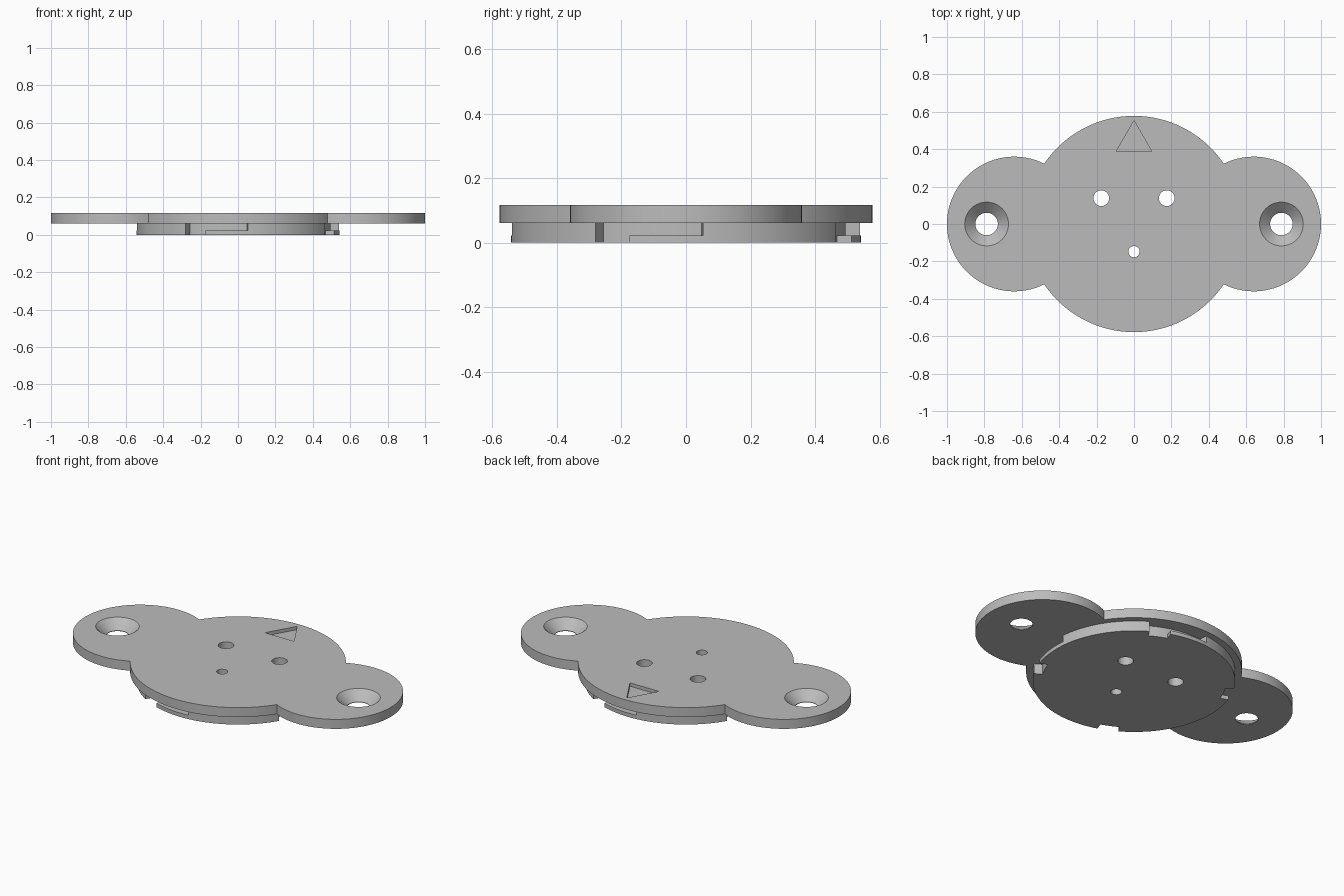
import bpy, bmesh, math

if "Cube" in bpy.data.objects:
    bpy.data.objects.remove(bpy.data.objects["Cube"])

PLATE_Z, TOP_Z = 0.061, 0.117      # underside and top of the eared plate
DISC_R, SLOT_R = 0.542, 0.495      # bayonet disc and slot floor radii

grey = bpy.data.materials.new("plain grey")
grey.diffuse_color = (0.5, 0.5, 0.5, 1)
grey.use_nodes = True
grey.node_tree.nodes["Principled BSDF"].inputs["Base Color"].default_value = grey.diffuse_color


def arc(cx, cy, r, a0, a1, n):
    return [(cx + r * math.cos(a0 + (a1 - a0) * i / n),
             cy + r * math.sin(a0 + (a1 - a0) * i / n)) for i in range(n + 1)]


def circle(cx, cy, r, n=64):
    return arc(cx, cy, r, 0, 2 * math.pi, n)[:-1]


def loft(name, rings):
    """Closed solid through a stack of (outline, z) rings with equal point counts."""
    bm = bmesh.new()
    loops = [[bm.verts.new((x, y, z)) for x, y in pts] for pts, z in rings]
    n = len(loops[0])
    bm.faces.new(loops[0][::-1])
    bm.faces.new(loops[-1])
    for lo, hi in zip(loops, loops[1:]):
        for i in range(n):
            j = (i + 1) % n
            bm.faces.new((lo[i], lo[j], hi[j], hi[i]))
    bmesh.ops.recalc_face_normals(bm, faces=bm.faces)
    mesh = bpy.data.meshes.new(name)
    bm.to_mesh(mesh)
    bm.free()
    mesh.materials.append(grey)
    ob = bpy.data.objects.new(name, mesh)
    bpy.context.collection.objects.link(ob)
    return ob


def prism(name, pts, z0, z1):
    return loft(name, [(pts, z0), (pts, z1)])


def combine(target, other, operation):
    """Apply a boolean and remove the helper."""
    other.hide_render = True
    mod = target.modifiers.new("bool", 'BOOLEAN')
    mod.operation, mod.solver, mod.object = operation, 'EXACT', other
    bpy.context.view_layer.objects.active = target
    bpy.ops.object.modifier_apply(modifier=mod.name)
    bpy.data.objects.remove(other, do_unlink=True)


# Plate outline: large circle merged with two ear circles
R, EAR_X, EAR_R = 0.578, 0.64, 0.36
ix = (R * R - EAR_R ** 2 + EAR_X ** 2) / (2 * EAR_X)
iy = math.sqrt(R * R - ix * ix)
a, b = math.atan2(iy, ix), math.atan2(iy, ix - EAR_X)
outline = (arc(EAR_X, 0, EAR_R, -b, b, 64)[:-1]
           + arc(0, 0, R, a, math.pi - a, 64)[:-1]
           + arc(-EAR_X, 0, EAR_R, math.pi - b, math.pi + b, 64)[:-1]
           + arc(0, 0, R, math.pi + a, 2 * math.pi - a, 64)[:-1])
plate = prism("mounting_plate", outline, PLATE_Z, TOP_Z)

# Bayonet disc with four L-shaped slots (entry notch plus locking channel)
disc = prism("bayonet_disc", circle(0, 0, DISC_R, 160), 0, 0.095)
for k in range(4):
    base = math.radians(-90 + 90 * k)
    for end, z0 in ((-18.8, -0.05), (5.6, 0.023)):
        a0, a1 = base + math.radians(-31.1), base + math.radians(end)
        sector = arc(0, 0, SLOT_R, a0, a1, 16) + arc(0, 0, 0.6, a1, a0, 16)
        combine(disc, prism("slot_cutter", sector, z0, 0.08), 'DIFFERENCE')
combine(plate, disc, 'UNION')

# Countersunk screw holes in the ears
for s in (-1, 1):
    x = s * 0.788
    rings = [(circle(x, 0, r), z) for r, z in
             ((0.06, 0.0), (0.06, PLATE_Z + 0.003), (0.117, TOP_Z), (0.127, TOP_Z + 0.01))]
    combine(plate, loft("screw_cutter", rings), 'DIFFERENCE')

# Three small through holes
for x, y, r in ((-0.175, 0.138, 0.042), (0.175, 0.138, 0.042), (0, -0.148, 0.03)):
    combine(plate, prism("hole_cutter", circle(x, y, r, 48), -0.1, 0.3), 'DIFFERENCE')

# Recessed triangular pointer
triangle = [(-0.095, 0.388), (0.095, 0.388), (0, 0.553)]
combine(plate, prism("pointer_cutter", triangle, TOP_Z - 0.02, 0.3), 'DIFFERENCE')

bpy.ops.object.select_all(action='DESELECT')
plate.select_set(True)
bpy.context.view_layer.objects.active = plate
bpy.ops.object.shade_smooth_by_angle(angle=math.radians(25))
